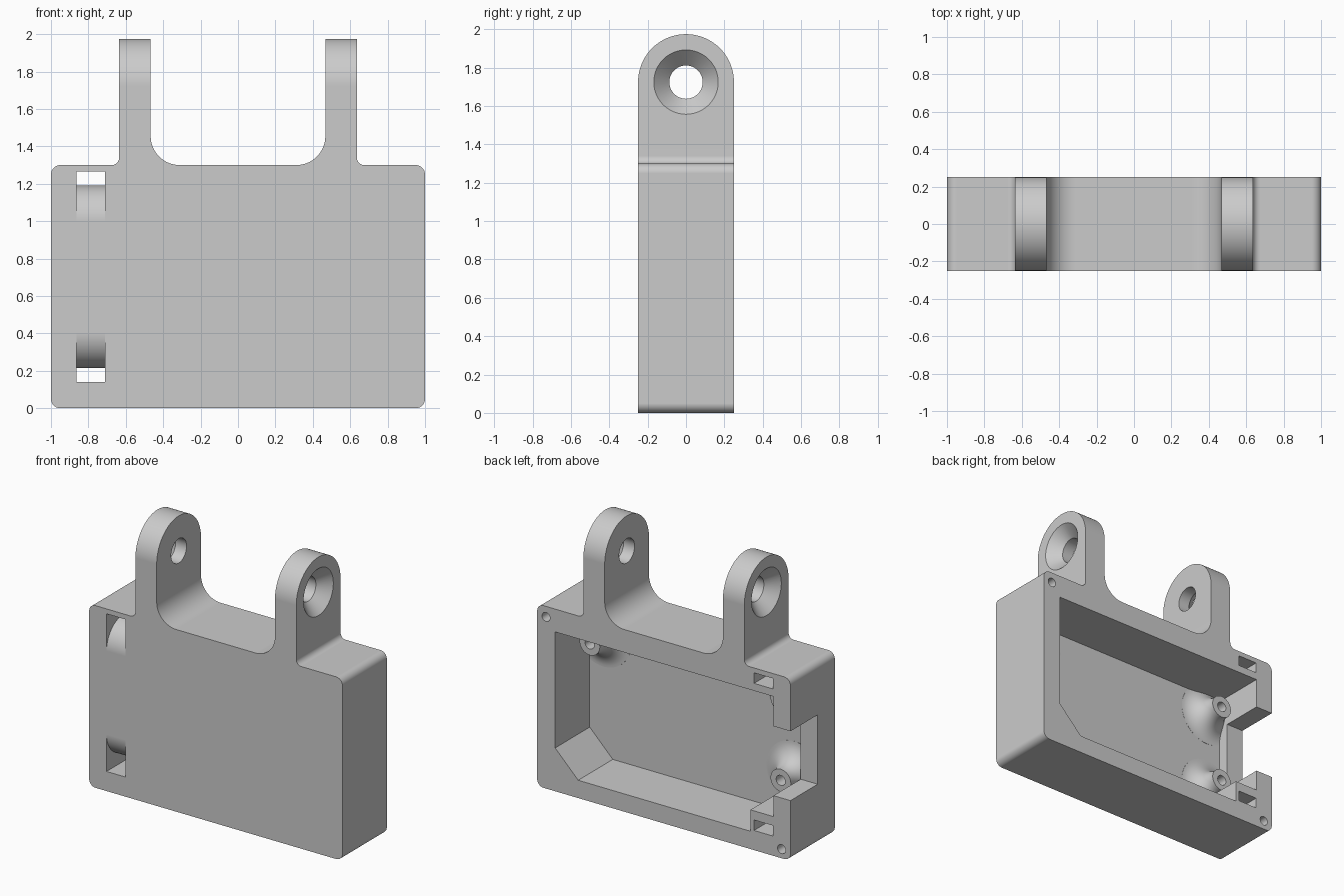
import bpy, bmesh
from math import cos, sin, pi, radians

if "Cube" in bpy.data.objects:
    bpy.data.objects.remove(bpy.data.objects["Cube"])

grey = bpy.data.materials.new("plain grey")
grey.use_nodes = True
colour = (0.6, 0.6, 0.6, 1)
grey.diffuse_color = colour
grey.node_tree.nodes["Principled BSDF"].inputs["Base Color"].default_value = colour


def finish(name, bm):
    bmesh.ops.recalc_face_normals(bm, faces=bm.faces)
    mesh = bpy.data.meshes.new(name)
    bm.to_mesh(mesh)
    bm.free()
    mesh.materials.append(grey)
    obj = bpy.data.objects.new(name, mesh)
    bpy.context.collection.objects.link(obj)
    return obj


def place(axis, a, b, t):
    """Put a profile point (a, b) at distance t along the axis."""
    return (t, a, b) if axis == "X" else (a, t, b)


def arc(ca, cb, r, start, end, n=14):
    angles = [radians(start + (end - start) * i / n) for i in range(n + 1)]
    return [(ca + r * cos(t), cb + r * sin(t)) for t in angles]


def loft(name, rings):
    """Join rings of points into a closed solid."""
    bm = bmesh.new()
    loops = [[bm.verts.new(p) for p in ring] for ring in rings]
    n = len(loops[0])
    for lo, hi in zip(loops, loops[1:]):
        for i in range(n):
            j = (i + 1) % n
            bm.faces.new((lo[i], lo[j], hi[j], hi[i]))
    bm.faces.new(loops[0])
    bm.faces.new(loops[-1])
    return finish(name, bm)


def prism(name, points, axis, lo, hi):
    return loft(name, [[place(axis, a, b, t) for a, b in points] for t in (lo, hi)])


def lathe(name, profile, axis, ca, cb, n=48):
    """Turn (radius, position) pairs around an axis."""
    return loft(name, [[place(axis, ca + r * cos(2 * pi * i / n),
                              cb + r * sin(2 * pi * i / n), t)
                        for i in range(n)] for r, t in profile])


def combine(target, tool, operation="DIFFERENCE"):
    mod = target.modifiers.new("combine", "BOOLEAN")
    mod.operation = operation
    mod.solver = "EXACT"
    mod.object = tool
    bpy.context.view_layer.objects.active = target
    bpy.ops.object.modifier_apply(modifier=mod.name)
    bpy.data.objects.remove(tool)


# Outline of the case with its two lugs, mirrored across the middle
half = (arc(0.95, 0.05, 0.05, -90, 0, 8) + arc(0.95, 1.25, 0.05, 0, 90, 8)
        + arc(0.675, 1.34, 0.04, -90, -180, 8)
        + [(0.635, 2.1), (0.467, 2.1)]
        + arc(0.312, 1.455, 0.155, 0, -90))
outline = half + [(-x, z) for x, z in reversed(half)]
case = prism("case_with_lugs", outline, "Y", -0.4, 0.4)

# Round the lug tops and trim the depth
side = [(-0.25, -0.1), (0.25, -0.1)] + arc(0, 1.725, 0.25, 0, 180, 40)
combine(case, prism("side_profile", side, "X", -1.2, 1.2), "INTERSECT")

# Cavity open at the back, with a notch in one side wall
cavity = [(0.858, 1.137), (0.858, 0.309), (0.676, 0.127), (-0.684, 0.127),
          (-0.684, 0.28), (-0.866, 0.28), (-0.866, 1.137)]
combine(case, prism("cavity", cavity, "Y", -0.14, 0.5))
notch = [(-1.1, 0.43), (-0.8, 0.43), (-0.8, 0.925), (-1.1, 0.925)]
combine(case, prism("side_notch", notch, "Y", -0.057, 0.5))

# Flared screw bosses on the cavity floor
bosses = [(-0.758, 0.42), (-0.758, 0.99), (0.75, 0.99)]
flare = [(0.22, -0.18)] + arc(0.22, 0.001, 0.14, 270, 180) + [(0.08, 0.015)]
for x, z in bosses:
    combine(case, lathe("boss", flare, "Y", x, z), "UNION")

# Strap slots with a rounded inner edge, one high and one low
slot = ([(-0.4, 1.265), (0.4, 1.265), (0.4, 1.19)]
        + arc(-0.06, 1.0, 0.19, 90, 180, 16) + [(-0.4, 1.0)])
for points in (slot, [(y, 1.405 - z) for y, z in slot]):
    combine(case, prism("strap_slot", points, "X", -0.863, -0.712))

# Screw holes in the bosses and in two corners of the rim
for x, z in bosses:
    combine(case, lathe("boss_hole", [(0.036, -0.13), (0.036, 0.1)], "Y", x, z, 24))
for x, z in ((0.93, 1.225), (-0.93, 0.065)):
    combine(case, lathe("rim_hole", [(0.032, 0), (0.032, 0.4)], "Y", x, z, 24))

# Lug holes, countersunk on the outer faces
for s in (-1, 1):
    sink = [(0.087, 0.4 * s), (0.087, 0.554 * s), (0.178, 0.645 * s)]
    combine(case, lathe("lug_hole", sink, "X", 0, 1.725))

# Smooth the curves while keeping edges sharp and flats flat
bpy.ops.object.select_all(action="DESELECT")
case.select_set(True)
bpy.context.view_layer.objects.active = case
bpy.ops.object.shade_smooth_by_angle(angle=radians(25))
weighted = case.modifiers.new("weighted_normals", "WEIGHTED_NORMAL")
weighted.keep_sharp = True
